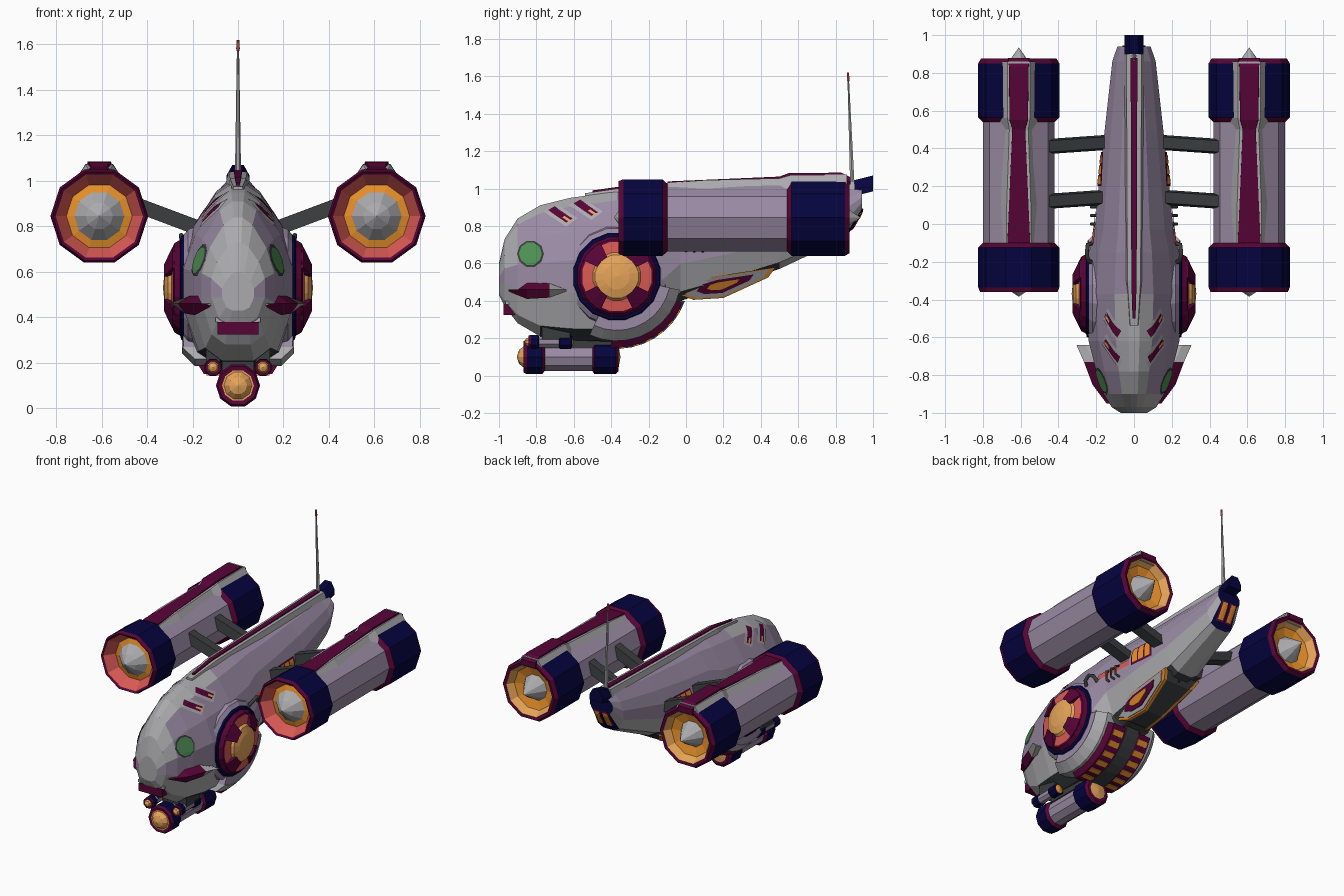
import bpy, bmesh
from math import sin, cos, pi, radians
from mathutils import Vector
from mathutils.bvhtree import BVHTree

cube = bpy.data.objects.get("Cube")
if cube:
    bpy.data.objects.remove(cube)

# Colours (given in sRGB, stored linear)
PALETTE = dict(lilac=(153, 138, 163), light_grey=(170, 169, 172), dark_grey=(60, 62, 64),
               magenta=(87, 12, 57), navy=(14, 12, 65), orange=(234, 145, 47),
               tan=(229, 163, 90), salmon=(216, 90, 84), green=(79, 143, 84))
MATS = {}
for key, rgb in PALETTE.items():
    col = [(c / 255) ** 2.2 for c in rgb] + [1]
    m = bpy.data.materials.new(key)
    m.use_nodes = True
    m.diffuse_color = col
    next(n for n in m.node_tree.nodes if n.type == 'BSDF_PRINCIPLED').inputs["Base Color"].default_value = col
    MATS[key] = m


def make(name, verts, faces, cols):
    """Mesh object with one colour name per face."""
    me = bpy.data.meshes.new(name)
    me.from_pydata([tuple(v) for v in verts], [], faces)
    used = sorted(set(cols))
    for c in used:
        me.materials.append(MATS[c])
    for p, c in zip(me.polygons, cols):
        p.material_index = used.index(c)
    bm = bmesh.new()
    bm.from_mesh(me)
    bmesh.ops.remove_doubles(bm, verts=bm.verts, dist=0.0002)
    bmesh.ops.recalc_face_normals(bm, faces=bm.faces)
    bm.to_mesh(me)
    bm.free()
    bpy.context.scene.collection.objects.link(bpy.data.objects.new(name, me))


def loft(name, rings, pick, caps=True):
    """Skin closed rings; pick is a colour or a rule (segment, band) -> colour."""
    rule = pick if callable(pick) else (lambda i, j: pick)
    n, verts = len(rings[0]), [v for r in rings for v in r]
    faces, cols = [], []
    for i in range(len(rings) - 1):
        for j in range(n):
            k = (j + 1) % n
            faces.append((i * n + j, i * n + k, i * n + n + k, i * n + n + j))
            cols.append(rule(i, j))
    if caps:
        last = len(rings) - 1
        faces += [tuple(range(n)), tuple(range(last * n, last * n + n))]
        cols += [rule(0, 0), rule(last, 0)]
    make(name, verts, faces, cols)
    return verts, faces


def lathe(name, prof, place, n=10):
    """Revolve (distance, radius, colour of the next segment) rows."""
    rings = [[place(d, r * sin((j + .5) * 2 * pi / n), r * cos((j + .5) * 2 * pi / n))
              for j in range(n)] for d, r, c in prof]
    loft(name, rings, lambda i, j: prof[i][2], caps=False)


def along_y(cx, cz):
    return lambda d, u, v: (cx + u, d, cz + v)


def box(name, x, y, z, col):
    loft(name, [[(x[0], t, z[0]), (x[1], t, z[0]), (x[1], t, z[1]), (x[0], t, z[1])] for t in y], col)


def arc(name, r0, r1, a0, a1, x0, x1, x2, col, seg=6):
    """Curved block around the wheel axis; x1 and x2 are its inner and outer rim positions."""
    rings = []
    for i in range(seg + 1):
        a = radians(a0 + (a1 - a0) * i / seg)
        rings.append([(x, -.37 + r * cos(a), .53 + r * sin(a))
                      for x, r in ((x0, r0), (x1, r0), (x2, r1), (x0, r1))])
    loft(name, rings, col)


def strip(name, rows, cx, col, flare=1.5, depth=.07):
    loft(name, [[(cx - h, y, z), (cx + h, y, z), (cx + h * flare, y, z - depth), (cx - h * flare, y, z - depth)]
                for y, h, z in rows], col)


# Hull: stations of (y, bottom, top, half width)
STATIONS = [(-1, .43, .6, .07), (-.97, .37, .73, .118), (-.9, .28, .84, .16), (-.78, .21, .91, .2),
            (-.62, .19, .95, .24), (-.37, .18, .985, .258), (-.15, .24, 1, .238), (-.03, .4, 1, .208),
            (.2, .47, 1, .187), (.5, .57, 1.01, .155), (.86, .74, 1.02, .115), (.94, .88, 1.01, .088)]
HALF = [(.12, 1), (.4, .94), (.78, .76), (1, .56), (1, .33), (.72, .08), (.35, 0)]
SECTION = HALF + [(-x, t) for x, t in reversed(HALF)]


def hull_colour(i, j):
    band = min(j, 12 - j)
    tail = len(STATIONS) - 2
    if i > tail or (i == tail and band >= 5):
        return 'navy'
    if band >= 5:
        return 'dark_grey' if 2 < i < 9 else 'light_grey'
    if band in (-1, 4) or (band == 0 and i < 5) or (band <= 2 and i < 2):
        return 'light_grey'
    return 'lilac'


hv, hf = loft("hull", [[(x * w, y, b + t * (top - b)) for x, t in SECTION] for y, b, top, w in STATIONS], hull_colour)
SKIN = BVHTree.FromPolygons([Vector(v) for v in hv], hf)


def plate(name, pts, col, side=1, back=False, rise=.006):
    """Thin panel laid on the hull from the side (y, z) or from behind (x, z)."""
    n, div = len(pts), 4
    edge = [Vector(pts[i]).lerp(Vector(pts[(i + 1) % n]), k / div) for i in range(n) for k in range(div)]
    mid = sum(edge, Vector((0, 0))) / len(edge)
    rings = []
    for f in (1, .66, .33, 0):
        ring = []
        for e in edge:
            u, v = mid.lerp(e, f)
            start, ray = ((u * side, 2, v), (0, -1, 0)) if back else ((2 * side, u, v), (-side, 0, 0))
            hit, nor, _, _ = SKIN.ray_cast(Vector(start), Vector(ray))
            if hit is None:
                return
            nor = nor if nor.dot(Vector(ray)) < 0 else -nor
            ring.append(hit + nor * rise)
        rings.append(ring)
    loft(name, rings, col, caps=False)


def scaled(pts, f):
    mid = sum((Vector(p) for p in pts), Vector((0, 0))) / len(pts)
    return [tuple(mid.lerp(Vector(p), f)) for p in pts]


def rect(u0, u1, v0, v1):
    return [(u0, v0), (u1, v0), (u1, v1), (u0, v1)]


def tube(name, pts, r):
    cu = bpy.data.curves.new(name, 'CURVE')
    cu.dimensions, cu.bevel_depth, cu.bevel_resolution = '3D', r, 1
    sp = cu.splines.new('POLY')
    sp.points.add(len(pts) - 1)
    for p, q in zip(sp.points, pts):
        p.co = (*q, 1)
    cu.materials.append(MATS['dark_grey'])
    bpy.context.scene.collection.objects.link(bpy.data.objects.new(name, cu))


# Spine, tail block, antenna, mouth
strip("spine_base", [(-.54, .02, .975), (-.3, .035, 1.01), (.9, .04, 1.04)], 0, 'light_grey')
strip("spine_stripe", [(-.5, .008, .99), (-.3, .014, 1.018), (.88, .018, 1.048)], 0, 'magenta', 1)
loft("tail_block", [[(x, y, z + h) for x, z in ((-.05, .96), (.05, .96), (.05, 1), (.025, 1.045), (-.025, 1.045), (-.05, 1))]
                    for y, h in ((.9, 0), (1, .025))], 'navy')
loft("antenna", [[(r * cos(a * pi / 3), y + r * sin(a * pi / 3), z) for a in range(6)]
                 for y, z, r in ((.89, 1, .014), (.868, 1.57, .005), (.868, 1.58, .008), (.866, 1.62, .006))],
     lambda i, j: 'light_grey' if i == 0 else 'salmon')
box("mouth", (-.09, .09), (-.975, -.85), (.325, .38), 'magenta')
box("upper_lip", (-.1, .1), (-.965, -.85), (.38, .4), 'light_grey')

# Dark keel of the belly drum
arc("drum_keel", .3, .387, -97, -20, -.05, .05, .05, 'dark_grey', 8)

# Centre gun and its mount
GUN = [(-.905, 0, 'tan'), (-.892, .04, 'tan'), (-.865, .062, 'tan'), (-.865, .07, 'magenta'),
       (-.868, .088, 'magenta'), (-.85, .097, 'navy'), (-.77, .097, 'magenta'), (-.755, .08, 'lilac'),
       (-.5, .08, 'magenta'), (-.49, .097, 'navy'), (-.375, .097, 'magenta'), (-.36, .08, 'magenta'),
       (-.36, .06, 'tan'), (-.35, 0, 'tan')]
lathe("centre_gun", GUN, along_y(0, .1))
box("gun_mount", (-.07, .07), (-.74, -.33), (.15, .25), 'dark_grey')

NACELLE = [(-.385, 0, 'light_grey'), (-.345, .06, 'light_grey'), (-.29, .11, 'orange'), (-.28, .145, 'salmon'),
           (-.35, .192, 'magenta'), (-.36, .205, 'magenta'), (-.335, .215, 'navy'), (-.125, .215, 'magenta'),
           (-.1, .19, 'lilac'), (.54, .19, 'magenta'), (.565, .215, 'navy'), (.85, .215, 'magenta'),
           (.875, .2, 'magenta'), (.87, .18, 'tan'), (.82, .15, 'orange'), (.8, .09, 'light_grey'),
           (.85, .06, 'light_grey'), (.935, 0, 'light_grey')]
WHEEL = [(.1, .3, 'lilac'), (.22, .262, 'lilac'), (.238, .238, 'navy'), (.25, .232, 'navy'), (.254, .215, 'magenta'),
         (.28, .2, 'magenta'), (.285, .188, 'salmon'), (.292, .13, 'tan'), (.308, .118, 'tan'),
         (.323, .07, 'tan'), (.33, 0, 'tan')]
SIDE_GUN = [(-.865, 0, 'tan'), (-.855, .02, 'tan'), (-.84, .027, 'magenta'), (-.843, .037, 'magenta'),
            (-.83, .04, 'navy'), (-.79, .04, 'navy'), (-.785, .032, 'lilac'), (-.68, .032, 'navy'),
            (-.675, .04, 'navy'), (-.615, .04, 'navy'), (-.61, .03, 'orange'), (-.6, 0, 'orange')]
POD = [(-.03, .43), (.04, .405), (.2, .415), (.44, .525), (.48, .58), (.15, .53), (.02, .49)]
POD_LAYERS = ((.97, 'dark_grey', -.12, -.02), (1, 'orange', -.02, 0), (.88, 'light_grey', -.02, .005),
              (.6, 'magenta', -.02, .01), (.34, 'orange', -.02, .015))
VENT = [(-.735, .88), (-.7, .9), (-.605, .835), (-.64, .815)]
FRAME = [(-.76, .875), (-.7, .92), (-.58, .84), (-.64, .795)]

for s, tag in ((1, "left_"), (-1, "right_")):
    # Engine nacelle with top fairing and struts
    lathe(tag + "nacelle", NACELLE, along_y(.61 * s, .845))
    strip(tag + "fairing", [(-.1, .066, 1.03), (.1, .064, 1.045), (.5, .05, 1.055), (.56, .06, 1.072),
                            (.86, .06, 1.075)], .61 * s, 'light_grey', 1.75)
    strip(tag + "fairing_stripe", [(-.1, .06, 1.038), (.5, .034, 1.064), (.55, .048, 1.083),
                                   (.83, .052, 1.085), (.88, .055, 1.06)], .61 * s, 'magenta', 1.05, .04)
    for y in (.13, .42):
        loft(tag + "strut", [[(x * s, y + sh + dy, z + dz) for dy, dz in ((-.04, -.03), (.04, -.03), (.03, .04), (-.03, .04))]
                             for x, z, sh in ((.1, .76, .015), (.46, .895, -.01))], 'dark_grey')

    # Round side wheel in its housing, with magenta tabs
    lathe(tag + "wheel", WHEEL, lambda d, u, v: (s * d, -.37 + u, .53 + v), 16)
    for k in range(4):
        arc(tag + "wheel_tab", .115, .2, 26 + 90 * k, 64 + 90 * k, s * .25, s * .325, s * .288, 'magenta', 2)

    # Belly drum: shoulder, rim, magenta belly and its windows
    arc(tag + "drum_shoulder", .2, .29, -115, -12, 0, s * .242, s * .24, 'lilac', 9)
    arc(tag + "drum_rim", .288, .345, -115, -12, 0, s * .246, s * .19, 'light_grey', 9)
    arc(tag + "drum_belly", .3, .38, -95, -22, 0, s * .2, s * .15, 'magenta', 8)
    for k in range(6):
        a = -88 + 11 * k
        arc(tag + "belly_window", .37, .386, a, a + 5.5, s * .062, s * .138, s * .138, 'orange', 1)

    # Small gun
    lathe(tag + "small_gun", SIDE_GUN, along_y(.11 * s, .18), 8)
    box(tag + "small_gun_mount", sorted((.08 * s, .14 * s)), (-.77, -.62), (.19, .26), 'dark_grey')

    # Cheek fin: lilac top, magenta edge, grey tip
    loft(tag + "cheek_fin", [[((x - .13) * s, y, .455 + h * .7), ((x - .05) * s, y, .455 + h), (x * s, y, .46),
                              ((x - .03) * s, y, .455 - h)]
                             for x, y, h in ((.145, -.95, .006), (.22, -.85, .045), (.265, -.73, .038), (.305, -.64, .006))],
         lambda i, j: 'light_grey' if i > 1 else 'lilac' if j == 0 else 'magenta')

    # Eye and vents
    for r, c, h in ((.072, 'dark_grey', .004), (.061, 'green', .008)):
        plate(tag + "eye", [(-.83 + r * cos(a * pi / 5), .65 + r * sin(a * pi / 5)) for a in range(10)], c, s, rise=h)
    for dy, dz in ((0, 0), (.135, .035)):
        lamp = [(y + .034, z - .024) for y, z in scaled(VENT, .36)]
        for part, pts, c, h in (("frame", FRAME, 'light_grey', .004), ("slot", VENT, 'magenta', .007),
                                ("lamp", lamp, 'tan', .0095)):
            plate(tag + "vent_" + part, [(y + dy, z + dz) for y, z in pts], c, s, rise=h)

    # Side window and strip between the struts
    plate(tag + "side_strip", rect(-.1, .18, .71, .75), 'salmon', s)
    plate(tag + "side_window", rect(.2, .38, .7, .82), 'magenta', s)
    for k in range(3):
        plate(tag + "side_slat", rect(.21 + .055 * k, .255 + .055 * k, .715, .81), 'orange', s, rise=.009)

    # Belly pod: nested panels on a slanted face
    for f, c, inner, outer in POD_LAYERS:
        loft(tag + "pod_panel", [[(s * (.195 + (z - .57) * .6 - .12 * y + o), y, z) for y, z in scaled(POD, f)]
                                 for o in (inner, outer)], c)

    # Tail windows
    plate(tag + "tail_frame", rect(.005, .06, .78, .9), 'magenta', s, True)
    plate(tag + "tail_window", rect(.014, .05, .79, .89), 'orange', s, True, .009)

    # Hand rails and pipe
    for y in (0, .045, .09):
        tube(tag + "rail", [(.17 * s, y, .66), (.228 * s, y, .67), (.228 * s, y, .73), (.17 * s, y, .75)], .008)
    tube(tag + "pipe", [(.2 * s, -.22, .68), (.245 * s, -.19, .74), (.25 * s, -.15, .76),
                        (.245 * s, -.11, .74), (.19 * s, -.09, .66)], .012)
